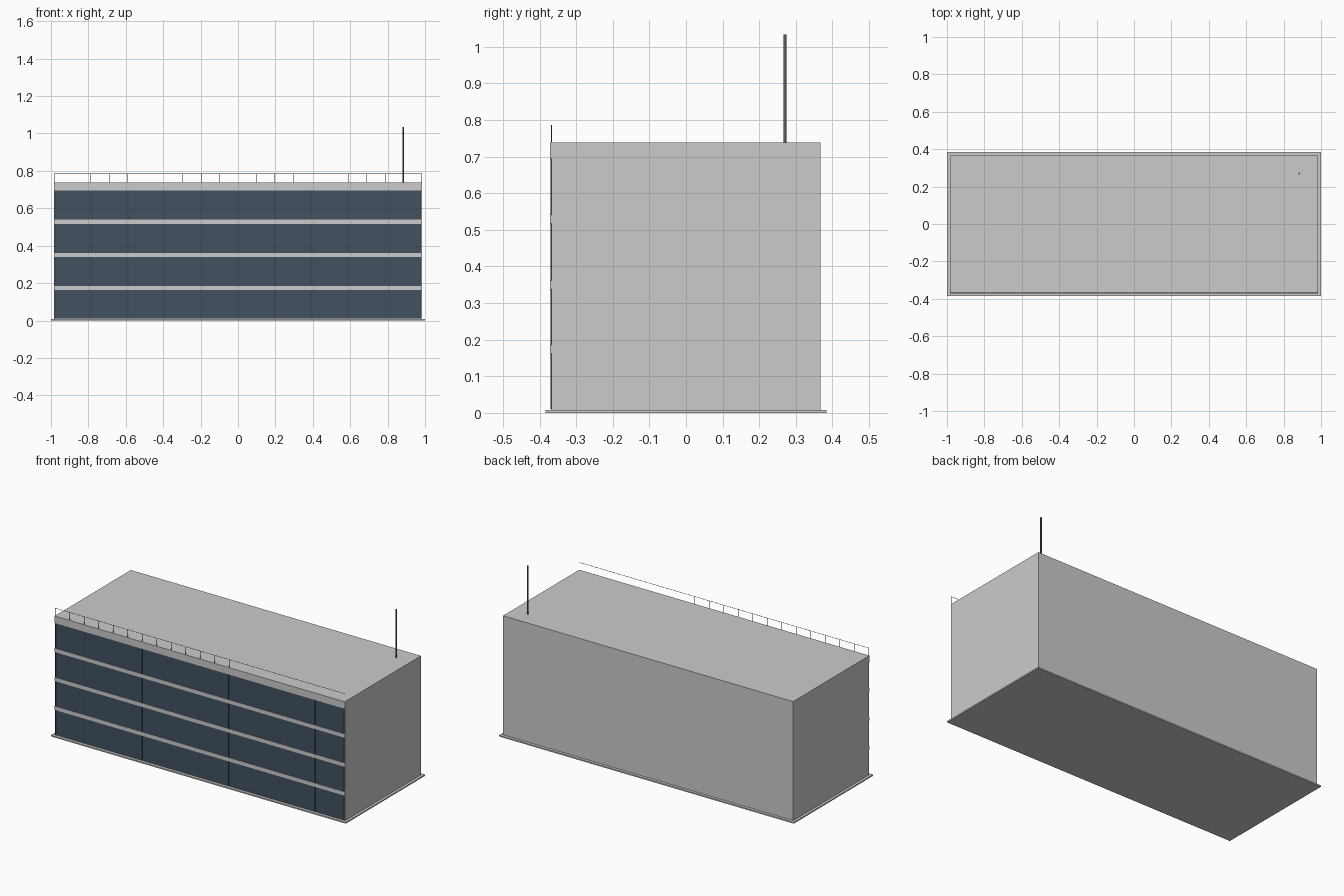
import bpy, bmesh
from mathutils import Matrix, Vector

if "Cube" in bpy.data.objects:
    bpy.data.objects.remove(bpy.data.objects["Cube"])


def material(name, color):
    m = bpy.data.materials.new(name)
    m.diffuse_color = (*color, 1)
    m.use_nodes = True
    m.node_tree.nodes["Principled BSDF"].inputs["Base Color"].default_value = m.diffuse_color
    return m


def make_boxes(name, boxes, mat=None):
    """One object from boxes given as (x0, x1, y0, y1, z0, z1)."""
    bm = bmesh.new()
    for x0, x1, y0, y1, z0, z1 in boxes:
        center = Vector((x0 + x1, y0 + y1, z0 + z1)) / 2
        size = Matrix.Diagonal((x1 - x0, y1 - y0, z1 - z0, 1))
        bmesh.ops.create_cube(bm, size=1, matrix=Matrix.Translation(center) @ size)
    mesh = bpy.data.meshes.new(name)
    bm.to_mesh(mesh)
    bm.free()
    ob = bpy.data.objects.new(name, mesh)
    bpy.context.collection.objects.link(ob)
    if mat:
        mesh.materials.append(mat)
    return ob


glass = material("dark_glass", (0.055, 0.085, 0.12))
frame = material("frame_metal", (0.05, 0.055, 0.06))
metal = material("mast_metal", (0.12, 0.12, 0.125))

HW, HD, ROOF = 0.984, 0.367, 0.738
floors = [(0.010, 0.162), (0.185, 0.339), (0.362, 0.517), (0.540, 0.695)]
bays, left, right = 10, -0.979, 0.977
step = (right - left) / bays

# Ground plinth and main block
make_boxes("plinth", [(-1, 1, -0.384, 0.384, 0, 0.008)])
make_boxes("building_block", [(-HW, HW, -HD, HD, 0.008, ROOF)])

# Projecting floor edges and roof fascia on the front
tops = [f[0] for f in floors[1:]] + [ROOF]
make_boxes("floor_bands", [(-HW, HW, -0.371, -HD + 0.002, f[1], t)
                           for f, t in zip(floors, tops)])

# Window panes, one per bay and storey
make_boxes("window_panes", [
    (left + i * step + 0.001, left + (i + 1) * step - 0.001, -0.369, -HD + 0.001, z0, z1)
    for z0, z1 in floors for i in range(bays)], glass)

# Thin vertical mullions
make_boxes("mullions", [
    (left + i * step - 0.002, left + i * step + 0.002, -0.3705, -HD + 0.001, z0, z1)
    for z0, z1 in floors for i in range(bays + 1)], frame)

# Fine railing along the front roof edge
r = 0.0008
posts = [-HW + r + i * (2 * HW - 2 * r) / 20 for i in range(21)]
rail = [(x - r, x + r, -0.3675 - r, -0.3675 + r, ROOF - 0.002, 0.786) for x in posts]
rail.append((-HW, HW, -0.3675 - r, -0.3675 + r, 0.7845, 0.786))
make_boxes("roof_railing", rail, metal)

# Roof mast
bpy.ops.mesh.primitive_cylinder_add(vertices=12, radius=0.0042, depth=0.30,
                                    location=(0.884, 0.27, 0.884))
mast = bpy.context.object
mast.name = "roof_mast"
mast.data.materials.append(metal)
bpy.ops.object.shade_smooth_by_angle()
